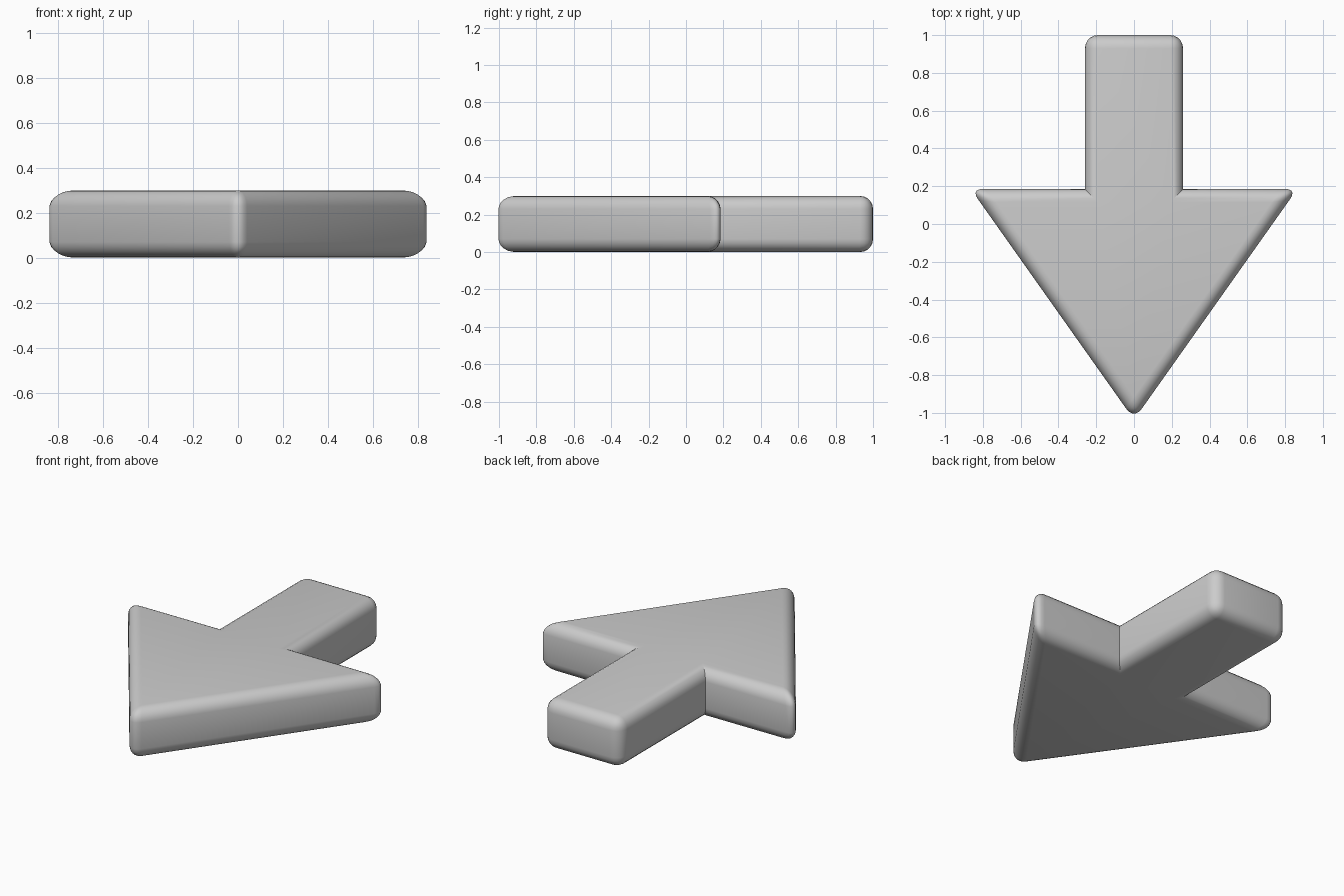
import bpy, bmesh

if "Cube" in bpy.data.objects:
    bpy.data.objects.remove(bpy.data.objects["Cube"])

HEIGHT, BEVEL = 0.30, 0.07

# Right half of the arrow outline (sharp corners), mirrored for the left
half = [(0.864, 0.185), (0.26, 0.185), (0.26, 1.0)]
outline = [(0, -1.036)] + half + [(-x, y) for x, y in reversed(half)]

# Extruded slab
bm = bmesh.new()
base = bm.faces.new([bm.verts.new((x, y, 0)) for x, y in outline])
top = bmesh.ops.extrude_face_region(bm, geom=[base])["geom"]
bmesh.ops.translate(bm, vec=(0, 0, HEIGHT),
                    verts=[g for g in top if isinstance(g, bmesh.types.BMVert)])
if len(bm.faces) == len(outline) + 1:
    bm.faces.new([v for v in bm.verts if v.co.z < 0.01])
bmesh.ops.recalc_face_normals(bm, faces=bm.faces)

# Round every edge except the two inner corners where shaft meets head
def inner_corner(e):
    a, b = (v.co for v in e.verts)
    return (abs(a.z - b.z) > 0.1 and abs(abs(a.x) - 0.26) < 0.01
            and abs(a.y - 0.185) < 0.01)

edges = [e for e in bm.edges if not inner_corner(e)]
bmesh.ops.bevel(bm, geom=edges, offset=BEVEL, offset_type='OFFSET', segments=5,
                profile=0.5, affect='EDGES', clamp_overlap=True)

mesh = bpy.data.meshes.new("arrow")
bm.to_mesh(mesh)
bm.free()
arrow = bpy.data.objects.new("arrow", mesh)
bpy.context.collection.objects.link(arrow)

# Smooth shading with crisp inner corners
bpy.context.view_layer.objects.active = arrow
arrow.select_set(True)
bpy.ops.object.shade_smooth_by_angle(angle=0.6)
